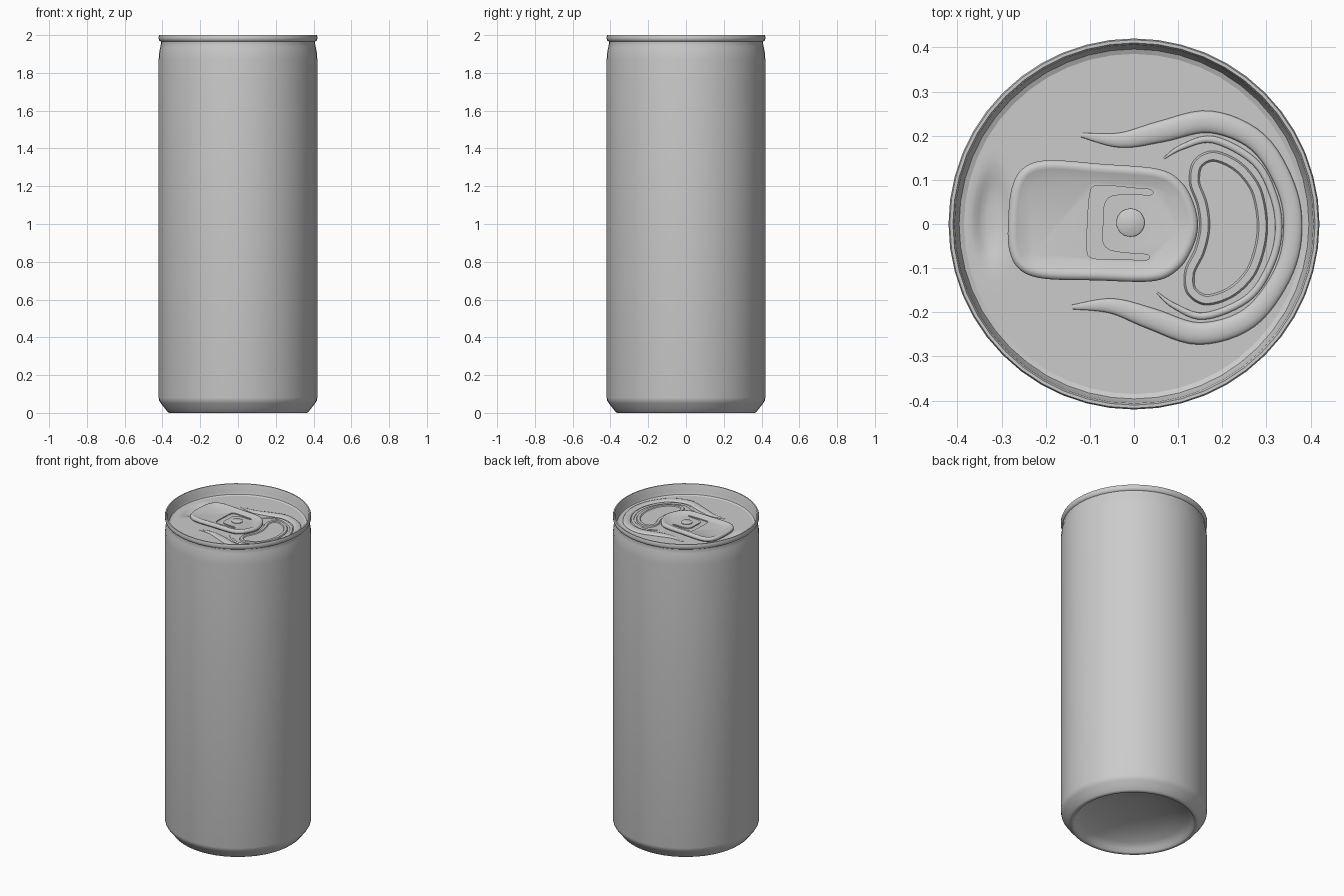
import bpy
import math
from math import cos, sin, pi, exp
from mathutils import Vector

if "Cube" in bpy.data.objects:
    bpy.data.objects.remove(bpy.data.objects["Cube"])

TURN = math.radians(-3)   # the lid details sit slightly rotated
LID_Z = 1.935


def skin(name, rings, cap_start=True, cap_end=True, turn=0.0):
    """Bridge equal-sized rings of points into a mesh object."""
    n = len(rings[0])
    verts = [p for ring in rings for p in ring]
    faces = []
    for k in range(len(rings) - 1):
        a, b = k * n, (k + 1) * n
        for i in range(n):
            j = (i + 1) % n
            faces.append((a + i, a + j, b + j, b + i))
    if cap_start:
        faces.append(tuple(reversed(range(n))))
    if cap_end:
        faces.append(tuple(range(len(verts) - n, len(verts))))
    me = bpy.data.meshes.new(name)
    me.from_pydata(verts, [], faces)
    me.update()
    ob = bpy.data.objects.new(name, me)
    bpy.context.collection.objects.link(ob)
    ob.rotation_euler.z = turn
    return ob


def circle(r, z, n):
    return [(r * cos(2 * pi * i / n), r * sin(2 * pi * i / n), z) for i in range(n)]


def spline(pts, closed, steps=6):
    """Catmull-Rom smoothing through the given points."""
    pts = [Vector(p) for p in pts]
    n = len(pts)
    out = []
    for i in range(n if closed else n - 1):
        if closed:
            p = [pts[(i + k) % n] for k in (-1, 0, 1, 2)]
        else:
            p = [pts[min(max(i + k, 0), n - 1)] for k in (-1, 0, 1, 2)]
        for s in range(steps):
            t = s / steps
            out.append(0.5 * (2 * p[1] + (p[2] - p[0]) * t
                              + (2 * p[0] - 5 * p[1] + 4 * p[2] - p[3]) * t * t
                              + (3 * p[1] - p[0] - 3 * p[2] + p[3]) * t ** 3))
    if not closed:
        out.append(pts[-1])
    return out


def mirrored(half):
    """Close a half outline (axis to axis) across the x axis."""
    return half + [(x, -y) for x, y in half[-2:0:-1]]


def loft(name, outline, steps):
    """Stack inset copies of an outline; steps are (inset, z)."""
    n = len(outline)
    rings = []
    for inset, z in steps:
        ring = []
        for i, p in enumerate(outline):
            t = (outline[(i + 1) % n] - outline[i - 1]).normalized()
            ring.append((p.x - t.y * inset, p.y + t.x * inset, z))
        rings.append(ring)
    return skin(name, rings, turn=TURN)


def bead(name, half, flat):
    """Flattened raised bead; half points are (x, y, radius) from the x axis."""
    pts = spline([(x, -y, r) for x, y, r in half[:0:-1]] + half, False)
    cu = bpy.data.curves.new(name, 'CURVE')
    cu.dimensions = '3D'
    cu.bevel_depth = 1.0
    cu.bevel_resolution = 3
    cu.use_fill_caps = True
    sp = cu.splines.new('POLY')
    sp.points.add(len(pts) - 1)
    for q, p in zip(sp.points, pts):
        q.co = (p.x, p.y, 0, 1)
        q.radius = p.z
    ob = bpy.data.objects.new(name, cu)
    bpy.context.collection.objects.link(ob)
    ob.location.z = LID_Z
    ob.scale.z = flat
    ob.rotation_euler.z = TURN
    return ob


# can body: domed underside, wall, neck, rolled rim, inner wall
profile = [(0.02, 0.10), (0.12, 0.095), (0.22, 0.075), (0.30, 0.045), (0.335, 0.022),
           (0.345, 0.004), (0.352, 0.0), (0.365, 0.0), (0.373, 0.006), (0.39, 0.027),
           (0.408, 0.05), (0.417, 0.064), (0.42, 0.08), (0.42, 1.87), (0.417, 1.91),
           (0.411, 1.94), (0.408, 1.955), (0.409, 1.966), (0.417, 1.971), (0.42, 1.98),
           (0.42, 1.992), (0.417, 2.0), (0.41, 2.0), (0.406, 1.992), (0.402, 1.955),
           (0.396, 1.94), (0.385, LID_Z)]
body = skin("can_body", [circle(r, z, 48) for r, z in profile], cap_end=False)

# lid panel with a finger dimple behind the tab
rings = []
for k in range(40):
    ring = []
    for x, y, z in circle(0.391 - k * 0.0097, LID_Z, 96):
        d = ((x + 0.322) / 0.036) ** 2 + (y / 0.095) ** 2
        ring.append((x, y, z - 0.018 * exp(-d ** 2)))
    rings.append(ring)
lid = skin("lid_panel", rings, cap_start=False, turn=TURN)

# opening panel: bean-shaped plateau with a sunken centre
bean = [(0.303, 0), (0.295, 0.06), (0.275, 0.11), (0.23, 0.155), (0.17, 0.175),
        (0.127, 0.15), (0.12, 0.1), (0.14, 0.05), (0.148, 0)]
opening = loft("opening_panel", spline(mirrored(bean), True),
               [(0, 1.93), (0, 1.936), (0.004, 1.942), (0.02, 1.942), (0.024, 1.937)])

# raised beads around the opening
inner_bead = bead("inner_bead", [(0.328, 0, .008), (0.312, 0.08, .008), (0.265, 0.155, .008),
                                 (0.17, 0.2, .008), (0.1, 0.18, .006), (0.06, 0.152, .002)], 0.7)
outer_bead = bead("outer_bead", [(0.36, 0, .021), (0.34, 0.1, .021), (0.27, 0.2, .023),
                                 (0.16, 0.24, .025), (0.05, 0.212, .024),
                                 (-0.04, 0.188, .017), (-0.13, 0.195, .005)], 0.45)

# pull tab with a raised edge and sunken middle
tab_half = [(0.145, 0), (0.134, 0.05), (0.105, 0.098), (0.05, 0.127), (-0.08, 0.132),
            (-0.2, 0.134), (-0.255, 0.115), (-0.28, 0.07), (-0.285, 0)]
tab = loft("pull_tab", spline(mirrored(tab_half), True),
           [(0.006, 1.936), (0, 1.943), (0, 1.953), (0.004, 1.959), (0.012, 1.962),
            (0.02, 1.96), (0.042, 1.95)])

# C-shaped slot cut around the rivet
slot_half = [(-0.07, 0), (-0.07, 0.04), (-0.052, 0.062), (0.0, 0.067), (0.035, 0.068),
             (0.035, 0.079), (0.0, 0.081), (-0.085, 0.083), (-0.103, 0.065), (-0.105, 0)]
cutter = loft("slot_cutter", spline(mirrored(slot_half), True, 3),
              [(0, 1.944), (0, 1.98)])
cutter.hide_render = True
cut = tab.modifiers.new("slot", 'BOOLEAN')
cut.operation = 'DIFFERENCE'
cut.solver = 'EXACT'
cut.object = cutter

# rivet holding the tab
rivet = skin("rivet", [[(x - 0.008, y + 0.003, z) for x, y, z in circle(r, h, 32)]
                       for r, h in [(0.032, 1.945), (0.032, 1.954), (0.028, 1.957)]])

# bake curves and the cut, then smooth
bpy.context.view_layer.update()
parts = [body, lid, opening, inner_bead, outer_bead, tab, rivet]
for ob in parts:
    bpy.ops.object.select_all(action='DESELECT')
    ob.select_set(True)
    bpy.context.view_layer.objects.active = ob
    if ob.type == 'CURVE' or ob.modifiers:
        bpy.ops.object.convert(target='MESH')
    bpy.ops.object.shade_smooth_by_angle(angle=math.radians(40))
bpy.data.objects.remove(cutter)
